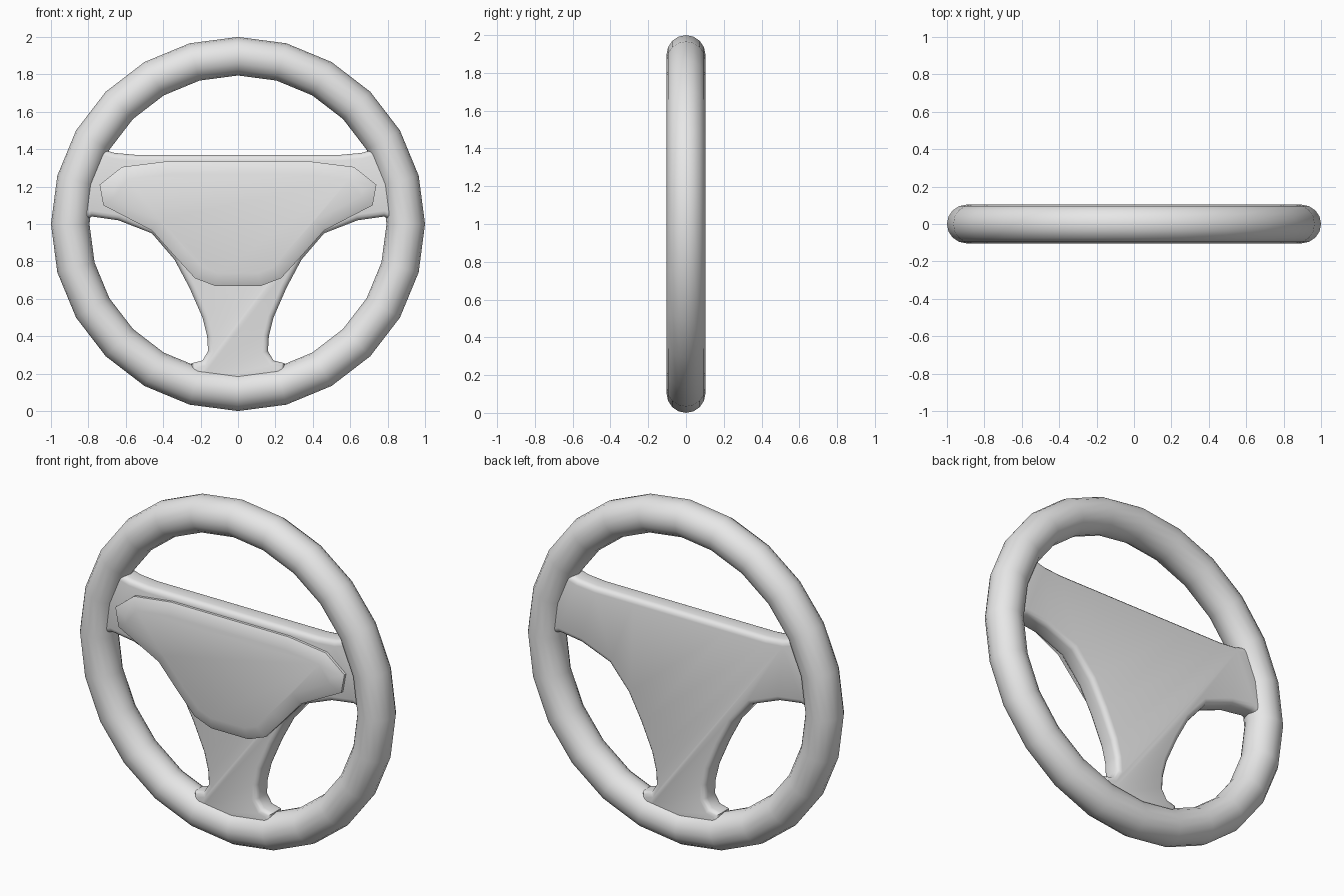
import bpy, bmesh, math

cube = bpy.data.objects.get("Cube")
if cube:
    bpy.data.objects.remove(cube, do_unlink=True)

grey = bpy.data.materials.new("plain_grey")
grey.use_nodes = True
grey.diffuse_color = (0.8, 0.8, 0.8, 1)
grey.node_tree.nodes["Principled BSDF"].inputs["Base Color"].default_value = (0.8, 0.8, 0.8, 1)


def finish(obj, angle):
    obj.data.materials.append(grey)
    bpy.ops.object.select_all(action="DESELECT")
    obj.select_set(True)
    bpy.context.view_layer.objects.active = obj
    bpy.ops.object.shade_smooth_by_angle(angle=math.radians(angle))


def slab(half, back, front):
    """Symmetric slab from the right half of its outline; returns bmesh and front face."""
    outline = half + [(-x, z) for x, z in reversed(half)]
    bm = bmesh.new()
    front_face = bm.faces.new([bm.verts.new((x, front, z)) for x, z in reversed(outline)])
    back_face = bm.faces.new([bm.verts.new((x, back, z)) for x, z in outline])
    f, b = list(front_face.verts)[::-1], list(back_face.verts)
    for i in range(len(f)):
        j = (i + 1) % len(f)
        bm.faces.new((f[i], f[j], b[j], b[i]))
    bmesh.ops.recalc_face_normals(bm, faces=bm.faces)
    return bm, front_face


def make(name, bm, angle):
    mesh = bpy.data.meshes.new(name)
    bm.to_mesh(mesh)
    bm.free()
    obj = bpy.data.objects.new(name, mesh)
    bpy.context.collection.objects.link(obj)
    finish(obj, angle)


# Rim
bpy.ops.mesh.primitive_torus_add(major_segments=24, minor_segments=16, major_radius=0.897,
                                 minor_radius=0.103, location=(0, 0, 1),
                                 rotation=(math.pi / 2, 0, 0))
rim = bpy.context.object
rim.name = "rim"
finish(rim, 50)

# Three-armed spoke plate with rounded edges
spokes = [(0.3, 1.37), (0.55, 1.37), (0.66, 1.38), (0.73, 1.40), (0.81, 1.42),
          (0.89, 1.2), (0.89, 1.01), (0.83, 1.02), (0.78, 1.04), (0.64, 1.02),
          (0.46, 0.95), (0.34, 0.81), (0.26, 0.66), (0.19, 0.5), (0.165, 0.4),
          (0.16, 0.32), (0.19, 0.27), (0.25, 0.255), (0.24, 0.13), (0.1, 0.11)]
bm, face = slab(spokes, 0.06, -0.06)
rims = [e for e in bm.edges if abs(e.verts[0].co.y - e.verts[1].co.y) < 0.001]
bmesh.ops.bevel(bm, geom=rims, offset=0.03, segments=3, profile=0.5,
                affect="EDGES", clamp_overlap=False)
make("spoke_plate", bm, 50)

# Centre pad with a crisp border and a softly raised middle
pad = [(0.38, 1.335), (0.62, 1.305), (0.74, 1.21), (0.72, 1.10), (0.46, 0.965),
       (0.34, 0.83), (0.23, 0.71), (0.12, 0.668)]
bm, face = slab(pad, -0.04, -0.075)
for width, rise in ((0.02, 0.01), (0.05, 0.012)):
    bmesh.ops.inset_region(bm, faces=[face], thickness=width, depth=rise, use_even_offset=True)
make("centre_pad", bm, 40)
